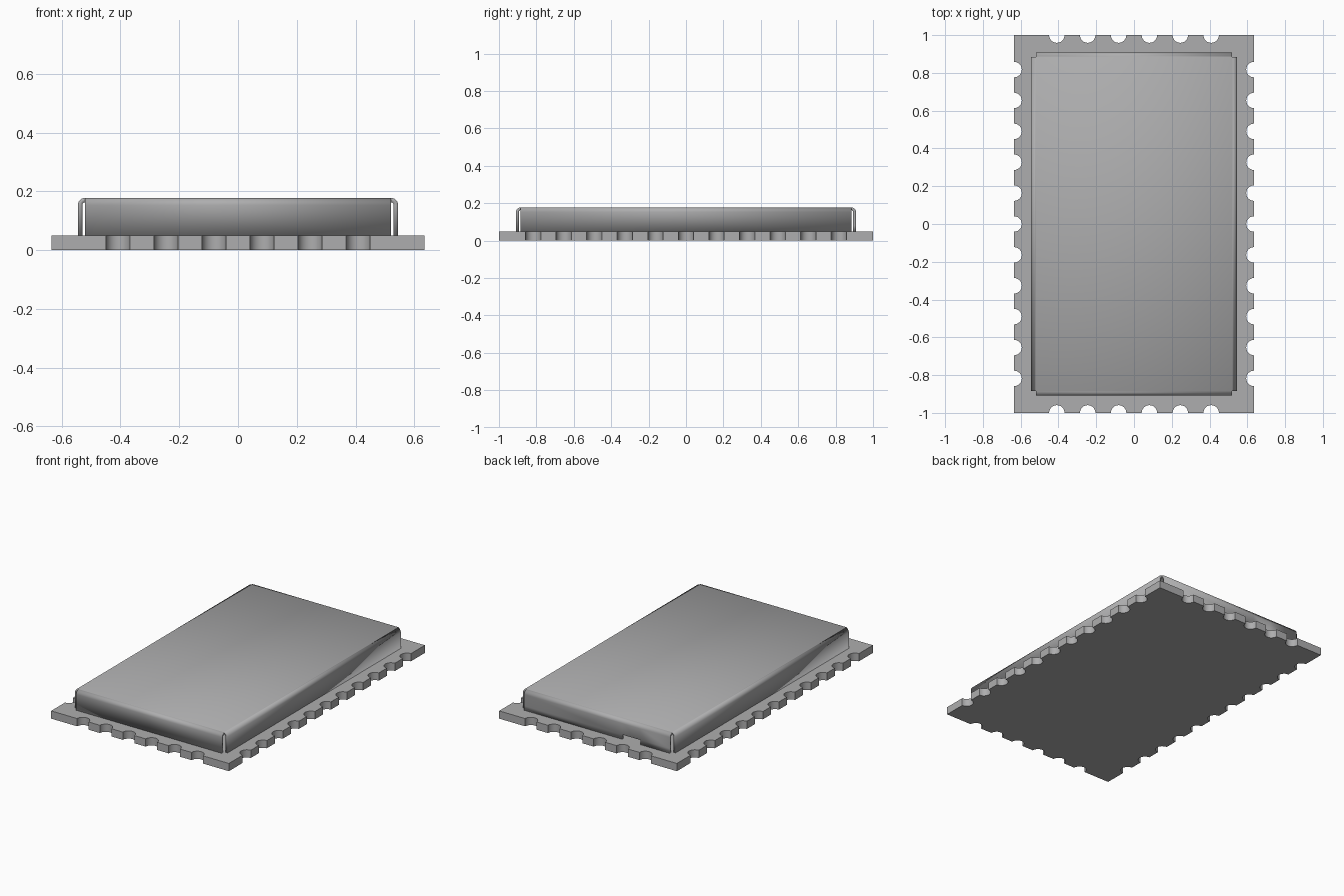
import bpy, bmesh
from math import sin, cos, pi
from mathutils import Vector

cube = bpy.data.objects.get("Cube")
if cube:
    bpy.data.objects.remove(cube, do_unlink=True)

HALF_X, HALF_Y, BOARD_TOP = 0.635, 1.0, 0.05
PITCH, NOTCH_R = 0.1635, 0.041
CAN_X, CAN_Y, CAN_TOP = 0.52, 0.884, 0.178
BEND, SHEET = 0.025, 0.015

grey = bpy.data.materials.new("metal grey")
grey.use_nodes = True
color = (0.42, 0.42, 0.425, 1)
grey.diffuse_color = color
grey.node_tree.nodes["Principled BSDF"].inputs["Base Color"].default_value = color


def make_object(name, bm):
    bmesh.ops.recalc_face_normals(bm, faces=bm.faces)
    mesh = bpy.data.meshes.new(name)
    bm.to_mesh(mesh)
    bm.free()
    mesh.materials.append(grey)
    obj = bpy.data.objects.new(name, mesh)
    bpy.context.collection.objects.link(obj)
    return obj


def smooth(obj):
    bpy.ops.object.select_all(action="DESELECT")
    obj.select_set(True)
    bpy.context.view_layer.objects.active = obj
    bpy.ops.object.shade_smooth_by_angle(angle=pi / 6)


def notched_edge(corner, along, inward, length, count):
    """One board edge: its corner, then a row of half-round notches."""
    points = [corner]
    middle = corner + along * length / 2
    for i in range(count):
        centre = middle + along * PITCH * (i - (count - 1) / 2)
        for k in range(13):
            a = pi * k / 12
            points.append(centre + NOTCH_R * (inward * sin(a) - along * cos(a)))
    return points


# Circuit board with notches on all four edges
X, Y = Vector((1, 0, 0)), Vector((0, 1, 0))
outline = (notched_edge(-HALF_X * X - HALF_Y * Y, X, Y, 2 * HALF_X, 6)
           + notched_edge(HALF_X * X - HALF_Y * Y, Y, -X, 2 * HALF_Y, 11)
           + notched_edge(HALF_X * X + HALF_Y * Y, -X, -Y, 2 * HALF_X, 6)
           + notched_edge(-HALF_X * X + HALF_Y * Y, -Y, X, 2 * HALF_Y, 11))
bm = bmesh.new()
base = bm.faces.new([bm.verts.new(p) for p in outline])
raised = bmesh.ops.extrude_face_region(bm, geom=[base], use_keep_orig=True)
for v in raised["geom"]:
    if isinstance(v, bmesh.types.BMVert):
        v.co.z = BOARD_TOP
smooth(make_object("board", bm))

# Shield can: flat lid whose four edges bend down into separate walls
bm = bmesh.new()
lid = bm.faces.new([bm.verts.new((sx * CAN_X, sy * CAN_Y, CAN_TOP))
                    for sx, sy in ((-1, -1), (1, -1), (1, 1), (-1, 1))])
bend = [(BEND * sin(k * pi / 16), BEND * (1 - cos(k * pi / 16))) for k in range(1, 9)]
bend.append((BEND, CAN_TOP - BOARD_TOP))
for edge in list(lid.edges):
    a, b = edge.verts
    mid = (a.co + b.co) / 2
    out = Vector((mid.x, mid.y, 0)).normalized()
    starts = a.co.copy(), b.co.copy()
    previous = [a, b]
    for reach, drop in bend:
        row = [bm.verts.new(s + out * reach - Vector((0, 0, drop))) for s in starts]
        bm.faces.new((previous[0], previous[1], row[1], row[0]))
        previous = row

# Small opening at the foot of the back wall
SLOT_LEFT, SLOT_RIGHT, SLOT_TOP = -0.31, -0.18, 0.08


def back_wall():
    return [f for f in bm.faces if f.calc_center_median().y > CAN_Y + BEND - 0.001
            and f.calc_center_median().z < CAN_TOP - BEND]


for point, normal in (((SLOT_LEFT, 0, 0), X), ((SLOT_RIGHT, 0, 0), X),
                      ((0, 0, SLOT_TOP), Vector((0, 0, 1)))):
    faces = back_wall()
    geom = faces + list({e for f in faces for e in f.edges}) + list({v for f in faces for v in f.verts})
    bmesh.ops.bisect_plane(bm, geom=geom, plane_co=point, plane_no=normal)
slot = [f for f in back_wall() if SLOT_LEFT < f.calc_center_median().x < SLOT_RIGHT
        and f.calc_center_median().z < SLOT_TOP]
bmesh.ops.delete(bm, geom=slot, context="FACES")

can = make_object("shield_can", bm)
smooth(can)
sheet = can.modifiers.new("sheet thickness", "SOLIDIFY")
sheet.thickness = SHEET
sheet.offset = -1
can.modifiers.move(len(can.modifiers) - 1, 0)
